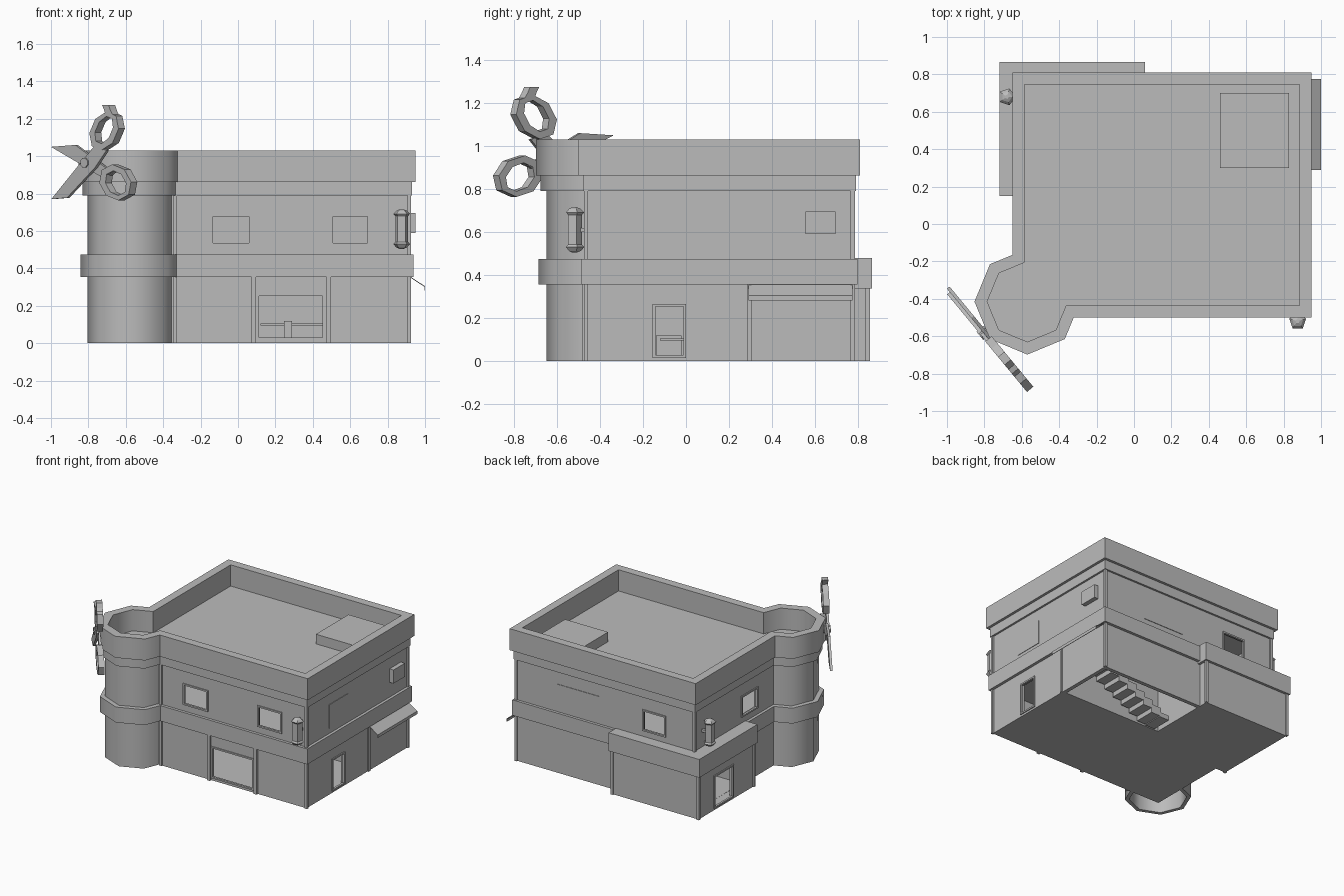
import bpy, bmesh
from math import sin, cos, pi, radians
from mathutils import Vector

cube = bpy.data.objects.get("Cube")
if cube:
    bpy.data.objects.remove(cube, do_unlink=True)

grey = bpy.data.materials.new("plain_grey")
grey.use_nodes = True
tone = (0.5, 0.5, 0.5, 1)
grey.diffuse_color = tone
grey.node_tree.nodes["Principled BSDF"].inputs["Base Color"].default_value = tone


def finish(name, bm, smooth=False, closed=True):
    if closed:
        bmesh.ops.recalc_face_normals(bm, faces=bm.faces)
    mesh = bpy.data.meshes.new(name)
    bm.to_mesh(mesh)
    bm.free()
    ob = bpy.data.objects.new(name, mesh)
    mesh.materials.append(grey)
    bpy.context.collection.objects.link(ob)
    if smooth:
        bpy.ops.object.select_all(action='DESELECT')
        ob.select_set(True)
        bpy.context.view_layer.objects.active = ob
        bpy.ops.object.shade_smooth_by_angle(angle=radians(46))
    return ob


def loft(name, loop, lift, inner=None, smooth=False):
    """Extrude a closed 3D loop by a vector, with an optional matching hole."""
    bm = bmesh.new()
    lift = Vector(lift)
    rings = []
    for pts in (loop, inner or []):
        rings.append([[bm.verts.new(Vector(p) + s * lift) for p in pts] for s in (0, 1)])
    n = len(loop)
    for low, high in rings:
        for i in range(len(low)):
            j = (i + 1) % n
            bm.faces.new((low[i], low[j], high[j], high[i]))
    for side in (0, 1):
        a, b = rings[0][side], rings[1][side]
        if inner:
            for i in range(n):
                j = (i + 1) % n
                bm.faces.new((a[i], a[j], b[j], b[i]))
        else:
            bm.faces.new(a)
    return finish(name, bm, smooth)


def box(name, x0, x1, y0, y1, z0, z1):
    return loft(name, [(x0, y0, z0), (x1, y0, z0), (x1, y1, z0), (x0, y1, z0)], (0, 0, z1 - z0))


def wall_box(name, axis, p0, p1, a0, a1, z0, z1):
    if axis == 'x':
        return box(name, p0, p1, a0, a1, z0, z1)
    return box(name, a0, a1, p0, p1, z0, z1)


def footprint(inset, radius, z):
    """Rectangular plan with an eight-sided tower on the front corner."""
    x0, x1, y0, y1 = -0.65 + inset, 0.95 - inset, -0.5 + inset, 0.81 - inset
    cx, cy, d, e = -0.57, -0.415, radius * cos(pi / 4), radius * (1 - cos(pi / 4))
    join_y = cy + d + (x0 - cx + d) / d * e
    join_x = cx + d + (y0 - cy + d) / d * e
    pts = [(x1, y0), (x1, y1), (x0, y1), (x0, join_y)]
    pts += [(cx + radius * cos(k * pi / 4), cy + radius * sin(k * pi / 4)) for k in range(3, 8)]
    pts.append((join_x, y0))
    return [(x, y, z) for x, y in pts]


def cut(target, cutter):
    cutter.hide_render = True
    mod = target.modifiers.new("opening", 'BOOLEAN')
    mod.operation, mod.solver, mod.object = 'DIFFERENCE', 'EXACT', cutter
    bpy.context.view_layer.objects.active = target
    bpy.ops.object.modifier_apply(modifier=mod.name)
    bpy.data.objects.remove(cutter, do_unlink=True)


def frame(name, axis, pos, a0, a1, z0, z1):
    w, p0, p1 = 0.012, pos - 0.008, pos + 0.008
    wall_box(name + "_sill", axis, p0, p1, a0, a1, z0, z0 + w)
    wall_box(name + "_head", axis, p0, p1, a0, a1, z1 - w, z1)
    wall_box(name + "_jamb_a", axis, p0, p1, a0, a0 + w, z0 + w, z1 - w)
    wall_box(name + "_jamb_b", axis, p0, p1, a1 - w, a1, z0 + w, z1 - w)


# Walls and horizontal bands
lower = loft("lower_walls", footprint(0.035, 0.235, 0), (0, 0, 0.36), footprint(0.065, 0.205, 0), True)
upper = loft("upper_walls", footprint(0.035, 0.235, 0.47), (0, 0, 0.33), footprint(0.065, 0.205, 0.47), True)
loft("middle_band", footprint(0.013, 0.272, 0.355), (0, 0, 0.12), None, True)
loft("roof_band", footprint(0.02, 0.262, 0.79), (0, 0, 0.075), None, True)
loft("parapet", footprint(0, 0.283, 0.863), (0, 0, 0.167), footprint(0.065, 0.215, 0.863), True)
box("roof_box", 0.46, 0.83, 0.30, 0.70, 0.86, 0.94)

# Corner annex
rect = lambda x0, x1, y0, y1: [(x0, y0, 0), (x1, y0, 0), (x1, y1, 0), (x0, y1, 0)]
annex = loft("annex_walls", rect(-0.70, 0.04, 0.17, 0.845), (0, 0, 0.34), rect(-0.67, 0.01, 0.20, 0.815))
box("annex_roof", -0.72, 0.06, 0.15, 0.865, 0.338, 0.48)
cut(lower, box("annex_cutter", -0.68, 0.0, 0.21, 0.83, 0.01, 0.33))

# Open windows and doors: wall, name, axis, position, span, heights
for wall, name, *spec in [
    (upper, "front_window_a", 'y', -0.465, -0.145, 0.07, 0.525, 0.69),
    (upper, "front_window_b", 'y', -0.465, 0.495, 0.705, 0.525, 0.69),
    (upper, "back_window", 'y', 0.775, -0.37, -0.17, 0.525, 0.69),
    (upper, "side_window", 'x', -0.615, 0.0, 0.2, 0.525, 0.69),
    (lower, "shop_window", 'y', -0.465, 0.10, 0.465, 0.02, 0.265),
    (lower, "side_door", 'x', 0.915, -0.155, 0.0, 0.015, 0.265),
    (annex, "annex_door", 'x', -0.70, 0.42, 0.66, 0.015, 0.27),
]:
    axis, pos, *span = spec
    cut(wall, wall_box("cutter", axis, pos - 0.06, pos + 0.06, *span))
    frame(name, axis, pos, *span)

# Closed windows and the side unit
box("closed_side_window", 0.91, 0.919, -0.19, 0.045, 0.515, 0.70)
box("closed_back_window", 0.2, 0.56, 0.77, 0.779, 0.525, 0.69)
box("cooling_unit", 0.91, 0.95, 0.555, 0.695, 0.59, 0.695)

# Vertical posts
for tag, z0, z1 in (("lower", 0, 0.36), ("upper", 0.47, 0.79)):
    for i, (x, y) in enumerate([(0.915, -0.465), (0.915, 0.775), (-0.615, 0.775), (-0.335, -0.465)]):
        box(f"{tag}_post_{i}", x - 0.01, x + 0.01, y - 0.01, y + 0.01, z0, z1)
for i, x in enumerate((0.083, 0.485)):
    box(f"shop_post_{i}", x - 0.012, x + 0.012, -0.482, -0.46, 0, 0.36)
box("awning_post", 0.91, 0.925, 0.285, 0.305, 0, 0.36)
for i, (x, y) in enumerate([(-0.70, 0.17), (-0.70, 0.845), (0.04, 0.845)]):
    box(f"annex_post_{i}", x - 0.01, x + 0.01, y - 0.01, y + 0.01, 0, 0.34)

# Awning sheet with a short front lip
loft("awning", [(0.92, 0.29, 0.352), (0.996, 0.29, 0.302), (0.996, 0.29, 0.282),
                (1.0, 0.29, 0.282), (1.0, 0.29, 0.305), (0.92, 0.29, 0.357)], (0, 0.485, 0))

# Floors, partitions, stairs and counter
box("front_floor", -0.615, 0.90, -0.465, 0.30, 0, 0.012)
box("back_floor", -0.615, -0.01, 0.30, 0.775, 0, 0.012)
box("annex_floor", -0.69, 0.03, 0.18, 0.835, 0, 0.011)
box("long_partition", -0.01, 0.89, 0.29, 0.31, 0, 0.355)
box("short_partition", -0.02, 0.0, 0.30, 0.77, 0, 0.355)
steps = 9
for i in range(steps):
    x, z = 0.08 + i * 0.075, i * 0.037
    box(f"stair_{i}", x, x + 0.085, 0.32, 0.48, max(0, z - 0.03), z + 0.037)
box("counter_top", 0.12, 0.46, -0.12, 0.0, 0.095, 0.105)
box("counter_leg", 0.245, 0.29, -0.14, -0.02, 0.012, 0.12)


# Five-sided wall lanterns
def lantern(name, x, y, turn):
    profile = [(0.012, 0.505), (0.03, 0.512), (0.047, 0.53), (0.036, 0.542),
               (0.036, 0.68), (0.047, 0.692), (0.03, 0.708), (0.012, 0.716)]
    bm = bmesh.new()
    rings = [[bm.verts.new((x + r * cos(turn + k * 2 * pi / 5), y + r * sin(turn + k * 2 * pi / 5), z))
              for k in range(5)] for r, z in profile]
    for a, b in zip(rings, rings[1:]):
        for k in range(5):
            j = (k + 1) % 5
            bm.faces.new((a[k], a[j], b[j], b[k]))
    bm.faces.new(rings[0])
    bm.faces.new(rings[-1])
    finish(name, bm)


lantern("front_lantern", 0.875, -0.52, pi / 2)
lantern("side_lantern", -0.68, 0.68, 0)
box("front_lantern_bracket", 0.865, 0.885, -0.52, -0.46, 0.60, 0.62)
box("side_lantern_bracket", -0.68, -0.61, 0.67, 0.69, 0.60, 0.62)

# Scissors sign, standing across the tower corner
normal = Vector((-0.772, -0.636, 0))


def on_sign(pts, depth):
    return [Vector((x, -0.60 - 1.21 * (x + 0.79), z)) + normal * depth for x, z in pts]


def sign_part(name, pts, depth, thick, hole=None):
    loft(name, on_sign(pts, depth), normal * thick, on_sign(hole, depth) if hole else None)


def oval(cx, cz, rx, rz, tilt):
    out = []
    for k in range(8):
        a, b = rx * cos((k + 0.5) * pi / 4), rz * sin((k + 0.5) * pi / 4)
        out.append((cx + a * cos(tilt) - b * sin(tilt), cz + a * sin(tilt) + b * cos(tilt)))
    return out


sign_part("upper_blade", [(-1.0, 1.05), (-0.87, 1.06), (-0.77, 0.985), (-0.67, 0.91),
                          (-0.71, 0.875), (-0.83, 0.95)], -0.018, 0.018)
sign_part("lower_blade", [(-0.985, 0.77), (-0.90, 0.778), (-0.75, 0.94), (-0.69, 1.03),
                          (-0.75, 1.06), (-0.84, 0.95)], 0, 0.018)
sign_part("upper_grip", oval(-0.70, 1.135, 0.073, 0.108, -0.4), -0.022, 0.044,
          oval(-0.70, 1.14, 0.043, 0.078, -0.4))
sign_part("lower_grip", oval(-0.64, 0.86, 0.082, 0.1, 0.5), -0.022, 0.044,
          oval(-0.637, 0.856, 0.052, 0.07, 0.5))
sign_part("grip_hook", [(-0.69, 1.215), (-0.65, 1.215), (-0.665, 1.245), (-0.675, 1.275),
                        (-0.71, 1.275), (-0.70, 1.25)], -0.022, 0.044)
sign_part("pivot", oval(-0.805, 0.965, 0.02, 0.028, 0), -0.025, 0.05)
